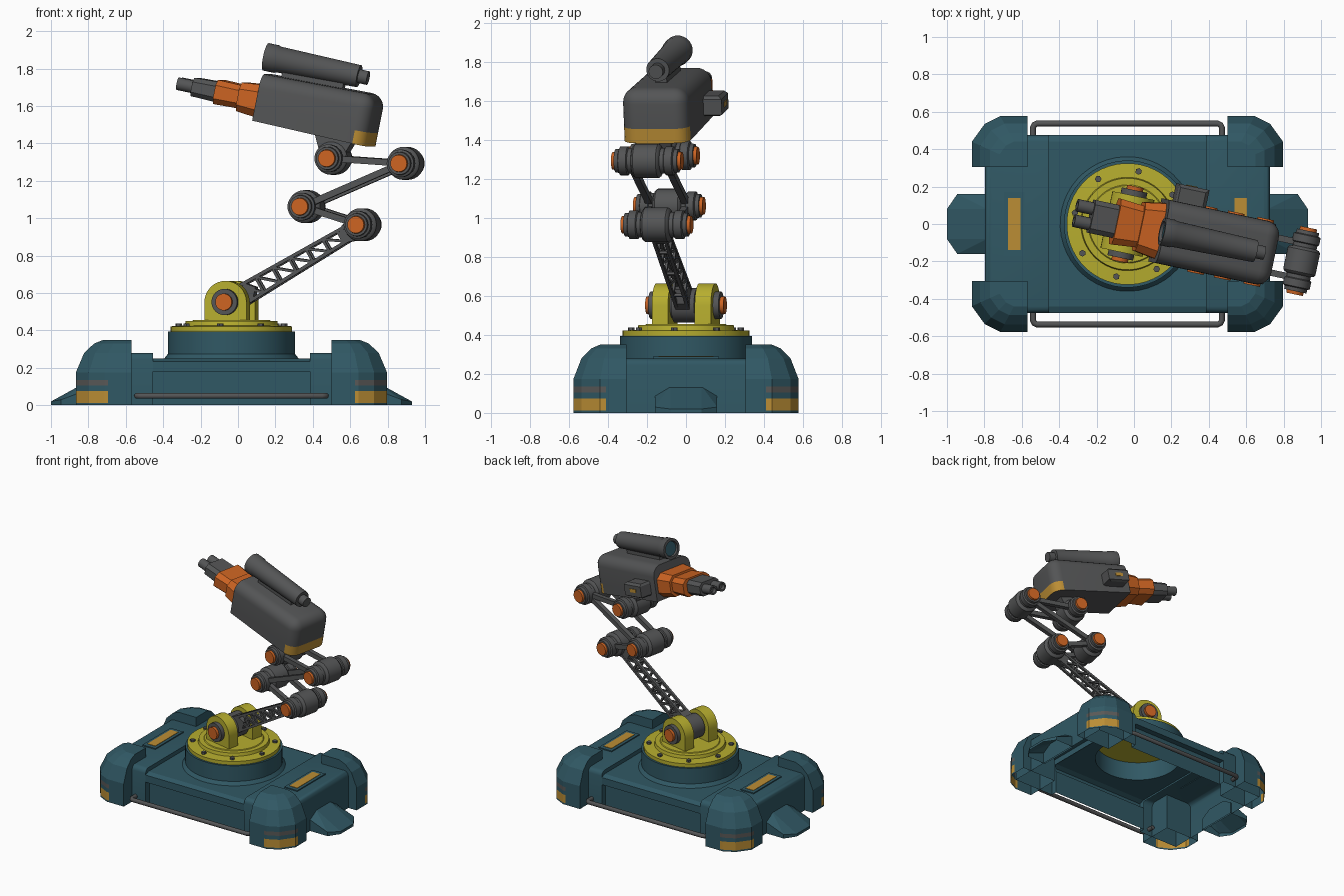
import bpy, bmesh, math
from mathutils import Matrix, Vector

if "Cube" in bpy.data.objects:
    bpy.data.objects.remove(bpy.data.objects["Cube"])

T, R = Matrix.Translation, Matrix.Rotation
rad = math.radians


def material(name, rgb):
    m = bpy.data.materials.new(name)
    m.diffuse_color = (*rgb, 1)
    m.use_nodes = True
    m.node_tree.nodes["Principled BSDF"].inputs["Base Color"].default_value = m.diffuse_color
    return m


TEAL = material("teal paint", (0.030, 0.098, 0.128))
YELLOW = material("yellow paint", (0.47, 0.42, 0.028))
ORANGE = material("orange paint", (0.60, 0.125, 0.016))
GREY = material("dark grey metal", (0.088, 0.090, 0.092))
OCHRE = material("ochre stripe", (0.50, 0.27, 0.035))
SCUFF = material("worn grey", (0.10, 0.098, 0.095))


def make(name, bm, mats, M=Matrix(), rule=None, smooth=True):
    """Turn a bmesh into a placed object; rule(centre, normal) picks the material."""
    bmesh.ops.remove_doubles(bm, verts=bm.verts, dist=1e-5)
    bmesh.ops.recalc_face_normals(bm, faces=bm.faces)
    bm.normal_update()
    for f in bm.faces:
        f.smooth = smooth
        if rule:
            f.material_index = rule(f.calc_center_median(), f.normal)
    bm.transform(M)
    bmesh.ops.recalc_face_normals(bm, faces=bm.faces)
    me = bpy.data.meshes.new(name)
    bm.to_mesh(me)
    bm.free()
    for m in mats:
        me.materials.append(m)
    if smooth:
        me.set_sharp_from_angle(angle=rad(35))
    ob = bpy.data.objects.new(name, me)
    bpy.context.collection.objects.link(ob)
    return ob


def lathe(name, prof, mats, M, rule=None, n=32):
    """Spin (radius, z) points about local z."""
    bm = bmesh.new()
    rings = [[bm.verts.new((r * math.cos(i * math.tau / n), r * math.sin(i * math.tau / n), z))
              for i in range(n)] for r, z in prof]
    for a, b in zip(rings, rings[1:]):
        for i in range(n):
            j = (i + 1) % n
            bm.faces.new((a[i], a[j], b[j], b[i]))
    return make(name, bm, mats, M, rule)


def hull_bm(pts):
    bm = bmesh.new()
    res = bmesh.ops.convex_hull(bm, input=[bm.verts.new(p) for p in pts])
    junk = {v for v in res["geom_interior"] if isinstance(v, bmesh.types.BMVert)}
    bmesh.ops.delete(bm, geom=list(junk), context='VERTS')
    bmesh.ops.dissolve_limit(bm, angle_limit=0.01, verts=bm.verts, edges=bm.edges)
    return bm


def box_pts(x0, x1, y0, y1, z0, z1):
    return [(x, y, z) for x in (x0, x1) for y in (y0, y1) for z in (z0, z1)]


def prism(name, pts, y0, y1, mat, M):
    """Extrude a convex x-z outline along y."""
    return make(name, hull_bm([(x, y, z) for x, z in pts for y in (y0, y1)]), [mat], M)


def beam(bm, a, b, w):
    a, b = Vector(a), Vector(b)
    rot = (b - a).to_track_quat('Z', 'Y').to_matrix().to_4x4()
    M = T((a + b) / 2) @ rot @ Matrix.Diagonal((w, w, (b - a).length, 1))
    bmesh.ops.create_cube(bm, size=1, matrix=M)


def cut(bm, co, no):
    bmesh.ops.bisect_plane(bm, geom=bm.verts[:] + bm.edges[:] + bm.faces[:], plane_co=co, plane_no=no)


def drop_floor(bm):
    bm.normal_update()
    low = [f for f in bm.faces if all(abs(v.co.z) < 1e-4 for v in f.verts)]
    bmesh.ops.delete(bm, geom=low, context='FACES')


# ---------- base: an open-bottomed shell ----------
BASE = T((-0.035, 0, 0))

# middle section with a round opening under the turret
bm = bmesh.new()
side = [(.43, 0), (.43, .18), (.475, .18), (.475, .235), (.44, .25)]
for s in (1, -1):
    cols = [[bm.verts.new((x, s * y, z)) for y, z in side] for x in (-.42, .42)]
    for i in range(len(side) - 1):
        bm.faces.new((cols[0][i], cols[0][i + 1], cols[1][i + 1], cols[1][i]))
rim = [bm.verts.new(p) for p in ((-.42, -.44, .25), (.42, -.44, .25), (.42, .44, .25), (-.42, .44, .25))]
hole = [bm.verts.new((.31 * math.cos(i * math.tau / 32), .31 * math.sin(i * math.tau / 32), .25)) for i in range(32)]
edges = [bm.edges.new((l[i], l[(i + 1) % len(l)])) for l in (rim, hole) for i in range(len(l))]
bmesh.ops.triangle_fill(bm, use_beauty=True, edges=edges, normal=(0, 0, 1))
make("base_middle", bm, [TEAL], BASE, smooth=False)

for sx, end in ((-1, "left"), (1, "right")):
    S = BASE @ Matrix.Diagonal((sx, 1, 1, 1))
    # end section: bevelled box, open below and towards the middle
    bm = hull_bm(box_pts(.42, .762, -.475, .475, 0, .28))
    top = [e for e in bm.edges if all(v.co.z > .2 for v in e.verts)
           and not all(v.co.x < .5 for v in e.verts)]
    bmesh.ops.bevel(bm, geom=top, offset=.035, segments=3, profile=.5, affect='EDGES')
    drop_floor(bm)
    inner = [f for f in bm.faces if all(v.co.x < .421 for v in f.verts)]
    bmesh.ops.inset_region(bm, faces=inner, thickness=.045)
    bmesh.ops.delete(bm, geom=inner, context='FACES')
    make("base_end_" + end, bm, [TEAL], S)
    # raised plate with a painted stripe
    make("top_plate_" + end, hull_bm(box_pts(.55, .66, -.17, .17, .275, .288)), [TEAL], S)
    make("top_stripe_" + end, hull_bm(box_pts(.572, .638, -.14, .14, .285, .291)), [OCHRE], S)
    # sloping ramp
    ramp = [(x, s * y, z) for s in (1, -1) for x, y, z in
            ((.965, .08, 0), (.965, .08, .02), (.91, .16, 0), (.91, .16, .03),
             (.75, .16, 0), (.75, .16, .09), (.75, .08, .138))]
    bm = hull_bm(ramp)
    drop_floor(bm)
    make("ramp_" + end, bm, [TEAL], S, smooth=False)
    # faceted corner blocks with ochre and worn bands
    for sy, face in ((-1, "front"), (1, "back")):
        plan = [(0, 0), (.297, 0), (.297, .135), (.228, .23), (.145, .272), (0, .272)]
        pts = [(.535 + x * k, .305 + y * k, z) for x, y in plan
               for z, k in ((0, 1), (.175, 1), (.28, .85), (.33, .67), (.35, .5))]
        pts += [(.535, .305, .35)]
        bm = hull_bm(pts)
        for z in (.012, .075, .105, .135):
            cut(bm, (0, 0, z), (0, 0, 1))
        cut(bm, (.66, 0, 0), (1, 0, 0))
        cut(bm, (0, .41, 0), (0, 1, 0))

        def band(c, n):
            if c.x > .66 and c.y > .41 and abs(n.z) < .5:
                if .012 < c.z < .075:
                    return 1
                if .105 < c.z < .135:
                    return 2
            return 0
        drop_floor(bm)
        make(f"corner_{face}_{end}", bm, [TEAL, OCHRE, SCUFF],
             BASE @ Matrix.Diagonal((sx, sy, 1, 1)), band, smooth=False)

# side rails, bent pipes
for sy, face in ((-1, "front"), (1, "back")):
    cu = bpy.data.curves.new("side_rail_" + face, 'CURVE')
    cu.dimensions = '3D'
    cu.bevel_depth, cu.bevel_resolution, cu.use_fill_caps = .016, 3, True
    path = [(-.505, .43), (-.505, .515), (-.498, .53), (-.483, .537)]
    path += [(-x, y) for x, y in reversed(path)]
    sp = cu.splines.new('POLY')
    sp.points.add(len(path) - 1)
    for p, (x, y) in zip(sp.points, path):
        p.co = (x, sy * y, .05, 1)
    cu.materials.append(GREY)
    ob = bpy.data.objects.new("side_rail_" + face, cu)
    ob.matrix_world = BASE
    bpy.context.collection.objects.link(ob)

# ---------- turret ----------
YAW = BASE @ R(rad(-12), 4, 'Z')
TO_Y = R(rad(90), 4, 'X')
lathe("turret_drum", [(.31, .25), (.36, .25), (.34, .275), (.34, .395), (.31, .395), (.31, .25)], [TEAL], YAW, n=48)
lathe("turntable", [(0, .395), (.325, .395), (.325, .422), (.25, .426), (.245, .45), (.21, .45), (.205, .455), (0, .455)],
      [YELLOW], YAW, n=48)
for i in range(8):
    lathe(f"turntable_bolt_{i}", [(.018, .42), (.018, .437), (0, .437)], [GREY],
          YAW @ R(i * math.tau / 8, 4, 'Z') @ T((.287, 0, 0)), n=6)
ear = [(-.115, .44), (.115, .44)] + [(.115 * math.cos(a), .55 + .115 * math.sin(a))
                                     for a in (i * math.pi / 16 for i in range(17))]
for s, n in ((-1, "front"), (1, "back")):
    prism("turret_ear_" + n, ear, s * .07, s * .155, YELLOW, YAW)
half = [(0, .205), (.045, .205), (.045, .185), (.07, .185), (.07, .06), (.088, .06)]
lathe("base_pivot", half + [(r, -z) for r, z in reversed(half)], [GREY, ORANGE],
      YAW @ T((0, 0, .552)) @ TO_Y, lambda c, n: int(abs(c.z) > .186))

# ---------- folding arm ----------
ARM = YAW @ T((0, 0, .552)) @ R(-math.atan2(.413, .717), 4, 'Y')
bm = bmesh.new()
for y in (-.03, .03):
    st = [(.08 + i * .105, .05 - i * .0025) for i in range(7)]
    for s in (1, -1):
        beam(bm, (st[0][0], y, s * st[0][1]), (st[-1][0] + .05, y, s * st[-1][1]), .018)
    for (x0, h0), (x1, h1) in zip(st, st[1:]):
        beam(bm, (x0, y, -h0), (x0, y, h0), .014)
        beam(bm, (x0, y, h0), (x1, y, -h1), .014)
for x, h in st[1::2]:
    for s in (1, -1):
        beam(bm, (x, -.03, s * h), (x, .03, s * h), .014)
make("truss_arm", bm, [GREY], ARM, smooth=False)
prism("truss_root", [(0, .07), (.11, .058), (.16, .0), (.11, -.055), (0, -.07)], -.037, .037, GREY, ARM)
prism("truss_tip", [(.69, .035), (.69, -.035), (.80, -.07), (.827, 0), (.80, .07)], -.037, .037, GREY, ARM)

joints = [(.717, .965), (.41, 1.062), (.952, 1.293), (.557, 1.32)]
half = [(0, .182), (.045, .182), (.047, .165), (.06, .165), (.062, .145), (.074, .14),
        (.074, .1), (.066, .095), (.066, .075), (.08, .07), (.088, .06)]
for i, (x, z) in enumerate(joints):
    lathe(f"joint_{i + 1}", half + [(r, -h) for r, h in reversed(half)], [GREY, ORANGE],
          YAW @ T((x, 0, z)) @ TO_Y, lambda c, n: int(abs(c.z) > .166))
for i, (a, b) in enumerate(zip(joints, joints[1:])):
    bm = bmesh.new()
    for y in (-.095, .095):
        beam(bm, (a[0], y, a[1]), (b[0], y, b[1]), .034)
    make(f"link_bars_{i + 1}", bm, [GREY], YAW, smooth=False)
prism("head_mount", [(.46, 1.48), (.69, 1.44), (.61, 1.31), (.505, 1.31)], -.06, .06, GREY, YAW)

# ---------- head ----------
HEAD = YAW @ T((.175, 0, 1.646)) @ R(rad(11.5), 4, 'Y')
bm = hull_bm([(x, s * .173, z) for s in (1, -1)
              for x, z in ((0, -.127), (0, .127), (.63, -.14), (.63, .138))])
soft = [e for e in bm.edges if any(v.co.x > .5 for v in e.verts) and any(v.co.z > 0 for v in e.verts)]
bmesh.ops.bevel(bm, geom=soft, offset=.075, segments=6, profile=.5, affect='EDGES')
cut(bm, (0, 0, -.065), (0, 0, 1))
cut(bm, (.56, 0, 0), (1, 0, 0))
make("head_body", bm, [GREY, OCHRE], HEAD,
     lambda c, n: int(c.x > .56 and c.z < -.065 and n.z > -.7))


def nozzle(name, x0, w0, h0, x1, w1, h1, mat):
    """Tapered octagonal block along the head axis."""
    pts = [(x, sy * w * a, sz * h * b - .02) for x, w, h in ((x0, w0, h0), (x1, w1, h1))
           for sy in (1, -1) for sz in (1, -1) for a, b in ((1, .55), (.72, 1))]
    make(name, hull_bm(pts), [mat], HEAD, smooth=False)


nozzle("orange_collar_rear", .01, .152, .09, -.112, .132, .078, ORANGE)
nozzle("orange_collar_front", -.10, .112, .062, -.244, .125, .066, ORANGE)
nozzle("barrel_block", -.23, .09, .055, -.378, .09, .05, GREY)
TO_X = R(rad(90), 4, 'Y')
for s, n in ((-1, "front"), (1, "back")):
    lathe("barrel_" + n, [(0, -.44), (.02, -.44), (.022, -.465), (.034, -.465), (.034, -.36), (0, -.36)], [GREY],
          HEAD @ T((0, s * .042, -.02)) @ TO_X, n=16)
lathe("scope", [(0, -.015), (.052, -.015), (.056, -.03), (.075, -.03), (.075, .03), (.07, .04), (.06, .49),
                (.037, .49), (.037, .54), (0, .54)], [GREY, TEAL],
      HEAD @ T((0, 0, .215)) @ TO_X, lambda c, n: int(c.z < -.01 and math.hypot(c.x, c.y) < .05))
make("scope_mount", hull_bm(box_pts(.08, .42, -.03, .03, .11, .18)), [GREY], HEAD)
# sensor box on the back side of the head
make("sensor_box", hull_bm(box_pts(.05, .22, .16, .268, -.075, .005) + box_pts(.06, .2, .16, .25, -.085, .02)),
     [GREY], HEAD, smooth=False)
make("sensor_light", hull_bm(box_pts(.10, .16, .266, .272, -.045, -.02)), [OCHRE], HEAD)
